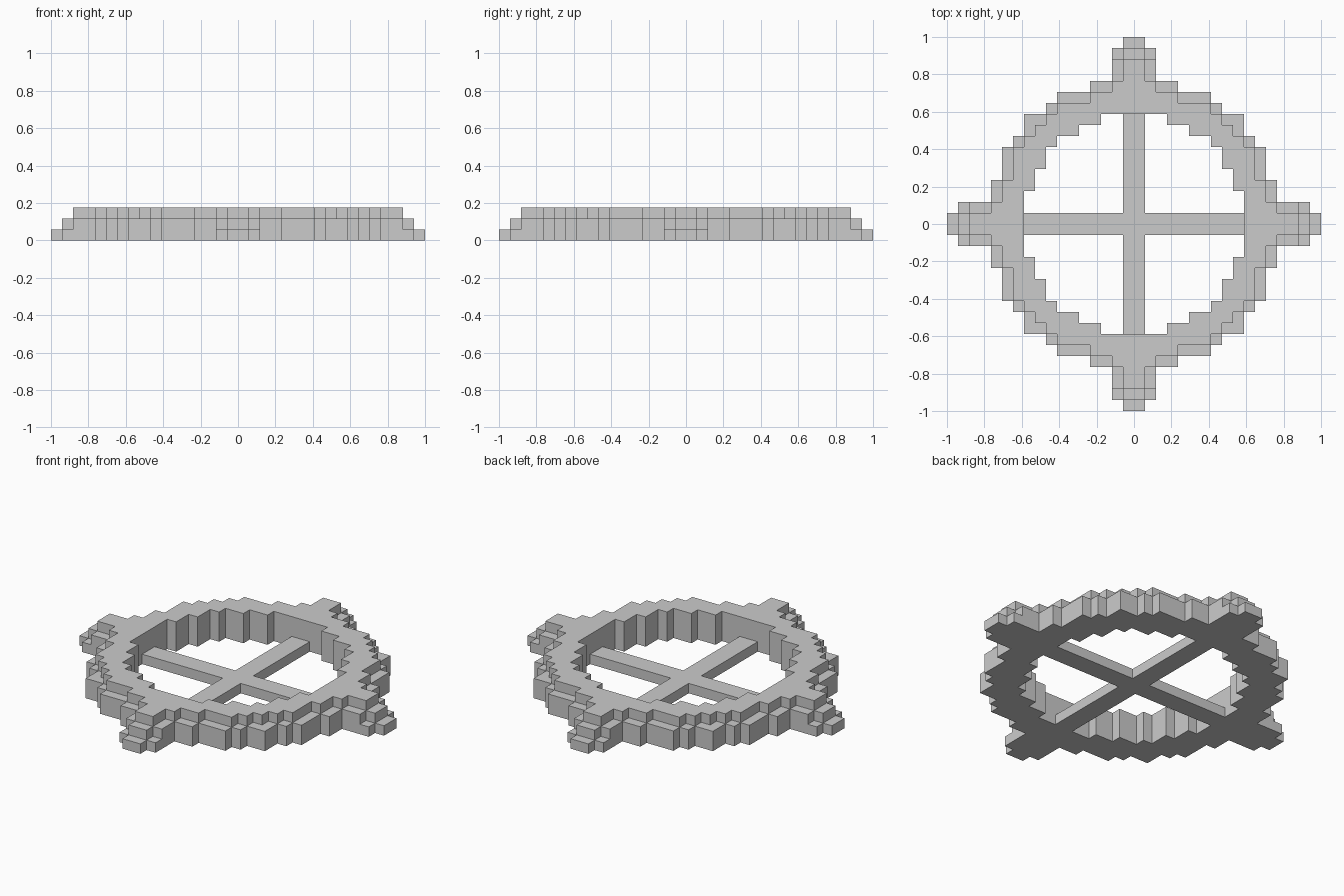
import bpy, bmesh, math

cube = bpy.data.objects.get("Cube")
if cube:
    bpy.data.objects.remove(cube, do_unlink=True)

HALF = 17            # half the width, in blocks
U = 1 / HALF         # block size

# Stepped quarter outlines: (half width, half depth) rectangles, mirrored across the diagonal
BODY = [(4, 13), (7, 12), (8, 11), (10, 10)]
TOP = [(2, 13), (4, 12), (7, 11), (8, 10), (9, 9)]
HOLE = [(3, 10), (5, 9), (7, 8)]
POINT_TIERS = [[(1, 17), (2, 16)], [(1, 16), (2, 15)], [(1, 15)]]


def inside(x, y, steps):
    x, y = abs(x), abs(y)
    return any((x < a and y < b) or (x < b and y < a) for a, b in steps)


# Block heights of each part at a cell centre
def rim_height(x, y):
    if inside(x, y, HOLE):
        return 0
    return 3 if inside(x, y, TOP) else 2 if inside(x, y, BODY) else 0


def point_height(x, y):
    if max(abs(x), abs(y)) < 13:
        return 0
    return sum(inside(x, y, tier) for tier in POINT_TIERS)


def spoke_height(x, y):
    return int(min(abs(x), abs(y)) < 1 and inside(x, y, HOLE))


PARTS = {"stepped_rim": rim_height, "corner_points": point_height, "cross_spokes": spoke_height}


def total_height(x, y):
    return max(height(x, y) for height in PARTS.values())


def build(name, height):
    bm = bmesh.new()

    def quad(*corners):
        bm.faces.new([bm.verts.new([c * U for c in p]) for p in corners])

    centres = [i + 0.5 for i in range(-HALF, HALF)]
    for x in centres:
        for y in centres:
            h = height(x, y)
            if not h:
                continue
            # Top and underside
            ring = [(x + a / 2, y + b / 2) for a, b in ((-1, -1), (1, -1), (1, 1), (-1, 1))]
            quad(*[(a, b, h) for a, b in ring])
            quad(*[(a, b, 0) for a, b in reversed(ring)])
            # Walls exposed above each neighbour
            for dx, dy in ((1, 0), (0, 1), (-1, 0), (0, -1)):
                p = (x + (dx + dy) / 2, y + (dy - dx) / 2)
                q = (x + (dx - dy) / 2, y + (dy + dx) / 2)
                for z in range(total_height(x + dx, y + dy), h):
                    quad((*p, z), (*q, z), (*q, z + 1), (*p, z + 1))
    # Weld the blocks and merge flat areas
    bmesh.ops.remove_doubles(bm, verts=bm.verts, dist=U / 10)
    bmesh.ops.dissolve_limit(bm, angle_limit=math.radians(1), verts=bm.verts, edges=bm.edges)
    mesh = bpy.data.meshes.new(name)
    bm.to_mesh(mesh)
    bm.free()
    bpy.context.collection.objects.link(bpy.data.objects.new(name, mesh))


for part, height in PARTS.items():
    build(part, height)
